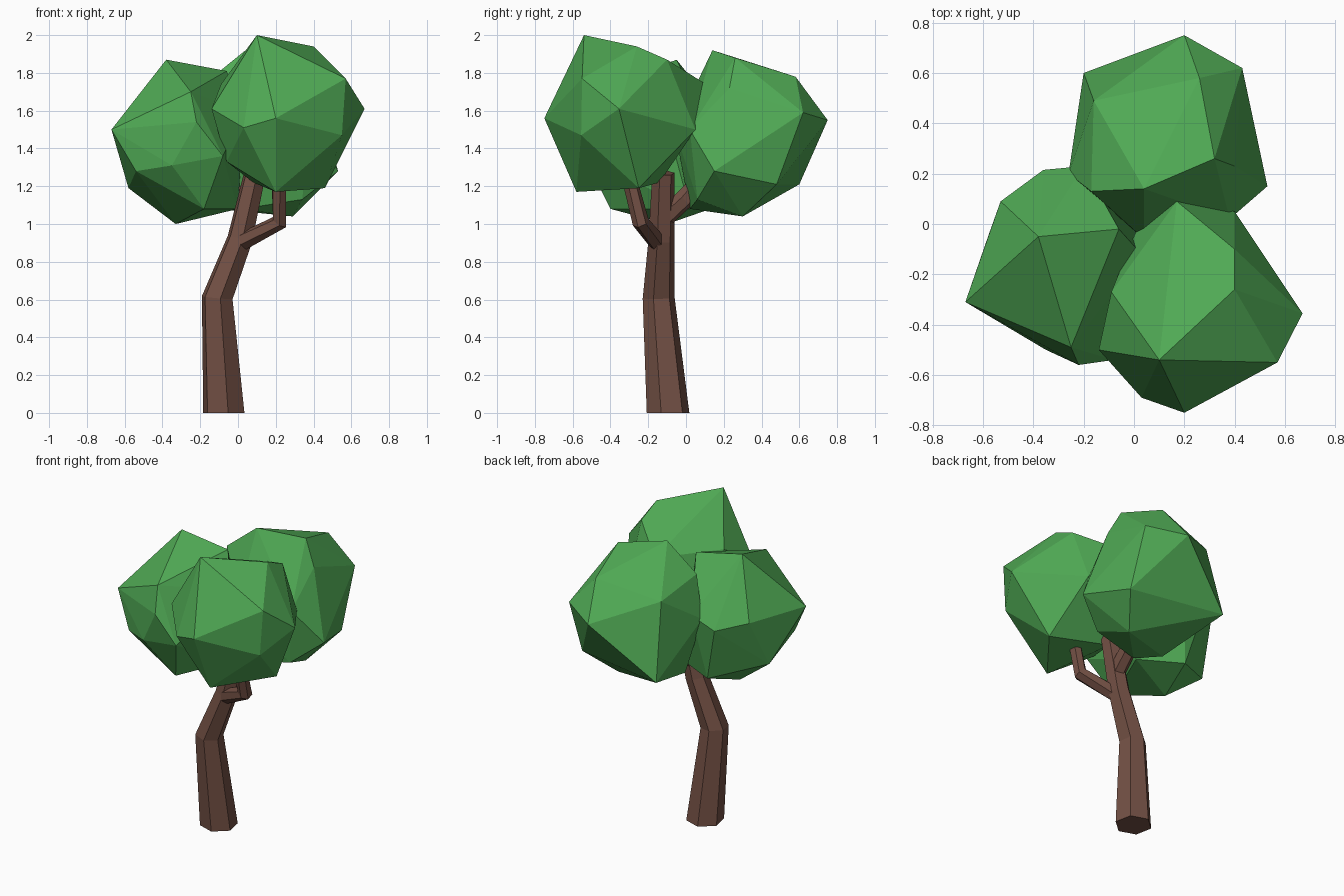
import bpy, bmesh, math
from mathutils import Vector


def material(name, rgb):
    m = bpy.data.materials.new(name)
    m.diffuse_color = (*rgb, 1)
    return m


GREEN = material("leaf_green", (0.08, 0.40, 0.09))
BROWN = material("bark_brown", (0.17, 0.08, 0.058))


def finish(bm, name, mat):
    bmesh.ops.recalc_face_normals(bm, faces=bm.faces[:])
    me = bpy.data.meshes.new(name)
    bm.to_mesh(me)
    bm.free()
    me.materials.append(mat)
    ob = bpy.data.objects.new(name, me)
    bpy.context.collection.objects.link(ob)
    return ob


def limb(name, path, sides=6, turn=-0.2):
    """Tapered faceted tube through (x, y, z, radius) stations."""
    bm = bmesh.new()
    pts = [Vector(p[:3]) for p in path]
    rings = []
    for i, p in enumerate(pts):
        d = (pts[min(i + 1, len(pts) - 1)] - pts[max(i - 1, 0)]).normalized()
        if p.z == 0:
            d = Vector((0, 0, 1))   # flat foot on the ground
        u = Vector((0, 1, 0)).cross(d).normalized()
        v = d.cross(u)
        r = path[i][3]
        rings.append([bm.verts.new(p + r * (u * math.sin(a) + v * math.cos(a)))
                      for a in (turn + k * math.tau / sides for k in range(sides))])
    for a, b in zip(rings, rings[1:]):
        for k in range(sides):
            n = (k + 1) % sides
            bm.faces.new((a[k], a[n], b[n], b[k]))
    bm.faces.new(rings[0][::-1])
    bm.faces.new(rings[-1])
    return finish(bm, name, BROWN)


def foliage(name, corners):
    """Faceted leaf clump: convex hull around its main corners."""
    bm = bmesh.new()
    for c in corners:
        bm.verts.new(c)
    res = bmesh.ops.convex_hull(bm, input=bm.verts[:])
    junk = {g for g in res["geom_interior"] + res["geom_unused"]
            if isinstance(g, bmesh.types.BMVert)}
    bmesh.ops.delete(bm, geom=list(junk), context='VERTS')
    bmesh.ops.dissolve_limit(bm, angle_limit=math.radians(2),
                             verts=bm.verts[:], edges=bm.edges[:])
    return finish(bm, name, GREEN)


# Trunk and its side branches
limb("trunk", [(-0.075, -0.095, 0, 0.115), (-0.11, -0.145, 0.61, 0.086),
               (0.01, -0.13, 0.92, 0.07), (0.09, -0.12, 1.27, 0.06)])
limb("right_branch", [(-0.01, -0.14, 0.89, 0.05), (0.22, -0.24, 1.01, 0.045),
                      (0.215, -0.30, 1.24, 0.04)])
limb("back_branch", [(0.04, -0.12, 1.03, 0.055), (0.045, -0.01, 1.13, 0.052),
                     (0.04, 0.05, 1.20, 0.045)])

# Front right leaf clump
foliage("front_foliage", [
    (0.10, -0.54, 2.0), (0.40, -0.26, 1.94), (0.40, -0.10, 1.87),
    (0.57, -0.55, 1.77), (0.67, -0.355, 1.61), (0.20, -0.75, 1.56),
    (0.55, -0.555, 1.47), (0.20, -0.58, 1.17), (0.46, -0.25, 1.19),
    (0.08, -0.14, 1.22), (0.40, 0.05, 1.50), (0.17, 0.09, 1.75),
    (-0.14, -0.50, 1.61), (-0.09, -0.27, 1.74), (-0.06, -0.45, 1.33),
    (0.03, -0.69, 1.51), (0.02, 0.0, 1.50)])

# Left leaf clump
foliage("left_foliage", [
    (-0.38, -0.05, 1.87), (-0.25, -0.49, 1.70), (-0.22, -0.56, 1.54),
    (-0.67, -0.31, 1.50), (-0.54, -0.38, 1.28), (-0.35, -0.50, 1.31),
    (-0.58, -0.05, 1.19), (-0.33, -0.10, 1.0), (-0.18, -0.40, 1.08),
    (-0.53, 0.09, 1.50), (-0.36, 0.215, 1.45), (-0.20, 0.23, 1.52),
    (-0.27, 0.16, 1.09), (-0.06, -0.02, 1.81), (0.03, -0.12, 1.60),
    (-0.08, -0.54, 1.36), (0.0, 0.02, 1.08)])

# Back leaf clump
foliage("back_foliage", [
    (0.04, 0.14, 1.92), (-0.17, 0.13, 1.75), (-0.16, 0.49, 1.70),
    (0.26, 0.58, 1.78), (0.32, 0.26, 1.88), (0.40, 0.23, 1.72),
    (0.43, 0.62, 1.59), (0.20, 0.75, 1.55), (-0.20, 0.60, 1.21),
    (0.53, 0.15, 1.28), (0.43, 0.48, 1.21), (0.29, 0.30, 1.04),
    (-0.10, 0.15, 1.08), (-0.26, 0.20, 1.50), (0.38, 0.02, 1.50),
    (0.04, -0.06, 1.50), (0.34, 0.06, 1.13), (0.02, 0.02, 1.08)])
